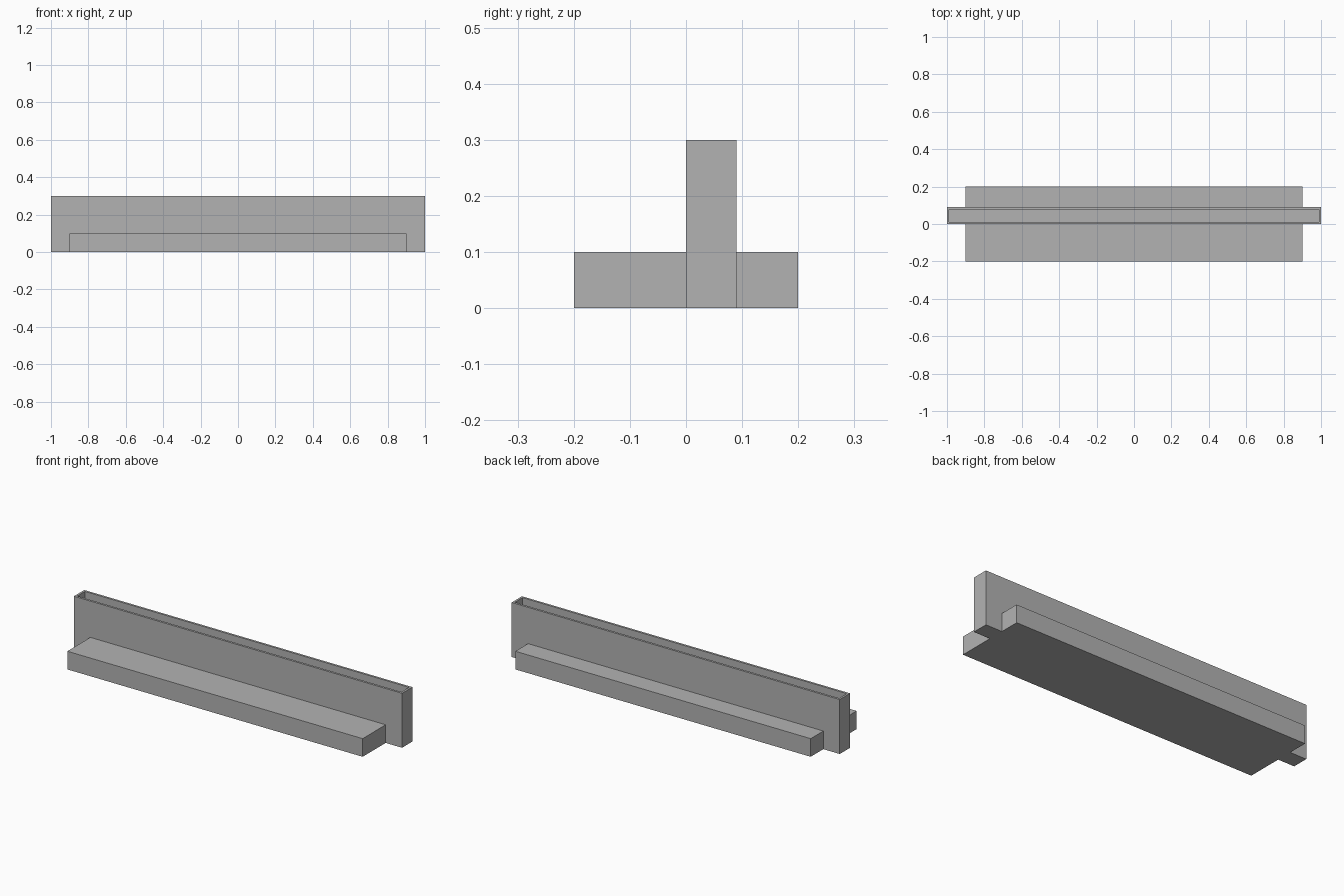
import bpy
import bmesh
from mathutils import Vector

cube = bpy.data.objects.get("Cube")
if cube:
    bpy.data.objects.remove(cube, do_unlink=True)

# Single grey material
grey = bpy.data.materials.new("plain_grey")
grey.use_nodes = True
colour = (0.45, 0.45, 0.45, 1)
grey.diffuse_color = colour
grey.node_tree.nodes["Principled BSDF"].inputs["Base Color"].default_value = colour


def box(name, low, high, wall=0, depth=0):
    """Box between two corners, with an optional pocket sunk into its top."""
    low, high = Vector(low), Vector(high)
    bm = bmesh.new()
    bmesh.ops.create_cube(bm, size=1)
    bmesh.ops.scale(bm, vec=high - low, verts=bm.verts)
    bmesh.ops.translate(bm, vec=(low + high) / 2, verts=bm.verts)
    if depth:
        bm.normal_update()
        top = max(bm.faces, key=lambda f: f.calc_center_median().z)
        bmesh.ops.inset_region(bm, faces=[top], thickness=wall)
        floor = bmesh.ops.extrude_discrete_faces(bm, faces=[top])["faces"][0]
        bmesh.ops.translate(bm, vec=(0, 0, -depth), verts=floor.verts)
        bmesh.ops.recalc_face_normals(bm, faces=bm.faces)
    mesh = bpy.data.meshes.new(name)
    bm.to_mesh(mesh)
    bm.free()
    mesh.materials.append(grey)
    obj = bpy.data.objects.new(name, mesh)
    bpy.context.collection.objects.link(obj)
    return obj


# Tall hollow upright with a long open slot
box("slotted_upright", (-1, 0, 0), (1, 0.09, 0.3), wall=0.017, depth=0.28)

# Low ledges against its front and back
box("front_ledge", (-0.9, -0.2, 0), (0.9, 0, 0.1))
box("back_ledge", (-0.9, 0.09, 0), (0.9, 0.2, 0.1))
